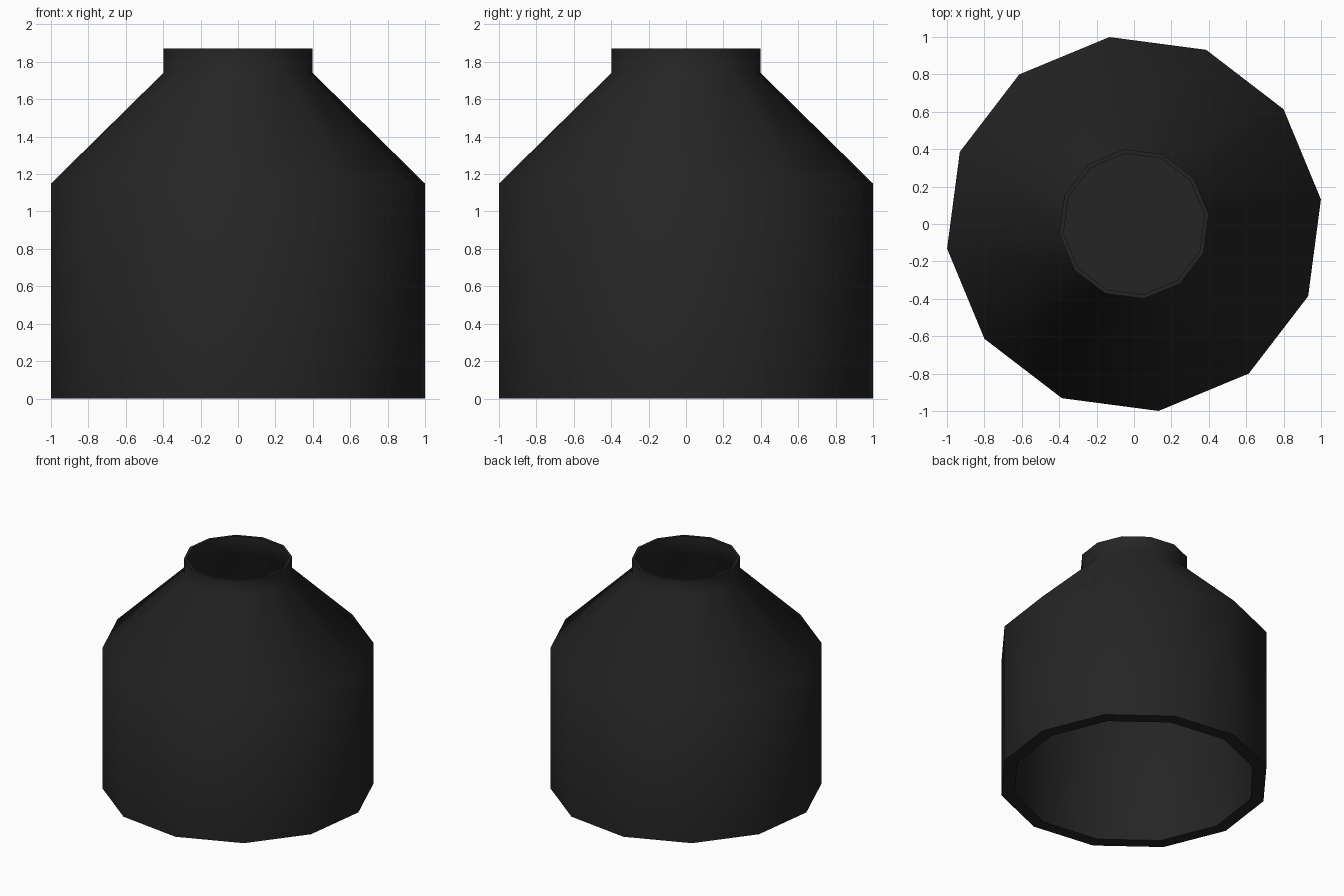
import bpy, bmesh, math

if "Cube" in bpy.data.objects:
    bpy.data.objects.remove(bpy.data.objects["Cube"])

SIDES, TURN = 12, math.radians(7.5)

dark = bpy.data.materials.new("charcoal_black")
dark.diffuse_color = (0.018, 0.018, 0.018, 1)
dark.use_nodes = True
dark.node_tree.nodes["Principled BSDF"].inputs["Base Color"].default_value = dark.diffuse_color


def lathe(name, profile, closed=False, cap_end=False):
    """Spin an (r, z) profile into a 12-sided surface."""
    bm = bmesh.new()
    rings = []
    for r, z in profile:
        rings.append([bm.verts.new((r * math.cos(TURN + i * math.tau / SIDES),
                                    r * math.sin(TURN + i * math.tau / SIDES), z))
                      for i in range(SIDES)])
    pairs = list(zip(rings, rings[1:]))
    if closed:
        pairs.append((rings[-1], rings[0]))
    for a, b in pairs:
        for i in range(SIDES):
            j = (i + 1) % SIDES
            bm.faces.new((a[i], a[j], b[j], b[i]))
    if cap_end:
        bm.faces.new(rings[-1])
    bmesh.ops.recalc_face_normals(bm, faces=bm.faces)
    me = bpy.data.meshes.new(name)
    bm.to_mesh(me)
    bm.free()
    me.materials.append(dark)
    ob = bpy.data.objects.new(name, me)
    bpy.context.collection.objects.link(ob)
    bpy.context.view_layer.objects.active = ob
    ob.select_set(True)
    bpy.ops.object.shade_smooth_by_angle(angle=math.radians(50))
    ob.select_set(False)
    return ob


# Hollow body, shoulder and neck: outside going up, inside going down
lathe("shell", [(1.008, 0), (1.008, 1.15), (0.403, 1.74), (0.403, 1.87),
                (0.38, 1.87), (0.38, 1.72), (0.908, 1.15), (0.908, 0)], closed=True)

# Inner partition that closes the view through the neck
lathe("partition", [(0.908, 1.12), (0.908, 1.13)], cap_end=True)
